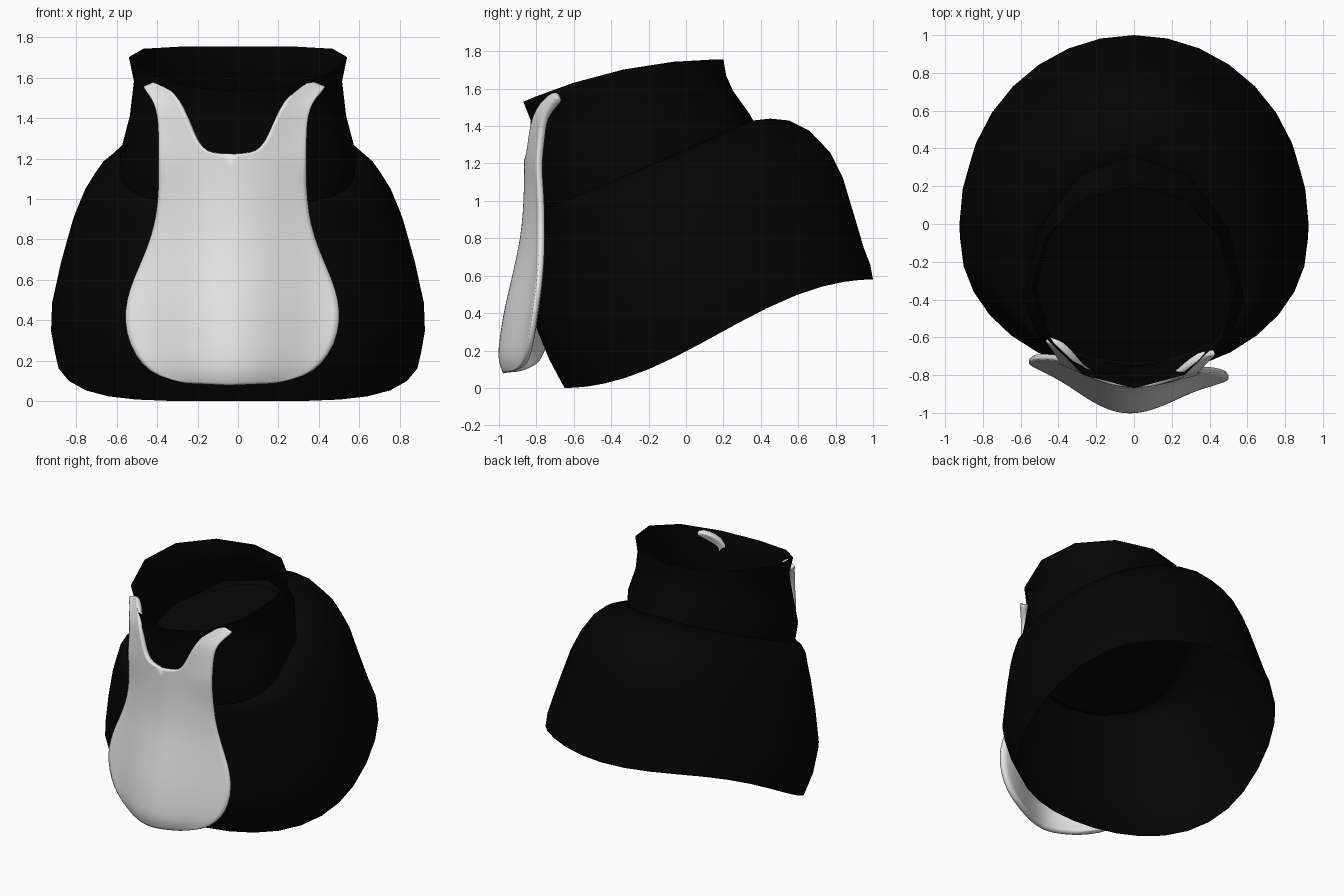
import bpy, bmesh, math

cube = bpy.data.objects.get("Cube")
if cube:
    bpy.data.objects.remove(cube)


def material(name, rgb, rough):
    mat = bpy.data.materials.new(name)
    mat.use_nodes = True
    mat.diffuse_color = (*rgb, 1)
    bsdf = mat.node_tree.nodes["Principled BSDF"]
    bsdf.inputs["Base Color"].default_value = (*rgb, 1)
    bsdf.inputs["Roughness"].default_value = rough
    return mat


black = material("black cloth", (0.0012, 0.0012, 0.0012), 0.9)
white = material("off white", (0.8, 0.8, 0.8), 0.7)


def finish(bm, name, mat, angle=50):
    mesh = bpy.data.meshes.new(name)
    bm.to_mesh(mesh)
    bm.free()
    mesh.materials.append(mat)
    obj = bpy.data.objects.new(name, mesh)
    bpy.context.collection.objects.link(obj)
    bpy.ops.object.select_all(action="DESELECT")
    obj.select_set(True)
    bpy.context.view_layer.objects.active = obj
    bpy.ops.object.shade_smooth_by_angle(angle=math.radians(angle))
    return obj


def loft(name, sides, rings, cap_first=False):
    """Tilted oval rings: front y, z, back y, z, half width,
    widest point (0 front, 1 back), s-curve, lift of the sides."""
    bm = bmesh.new()
    loops = []
    for fy, fz, by, bz, half, widest, wave, lift in rings:
        loop = []
        for i in range(sides):
            a = 2 * math.pi * i / sides - math.pi / 2
            s = math.sin(a)
            t = widest + s * (widest if s < 0 else 1 - widest)
            rise = t + wave * ((1 - math.cos(math.pi * t)) / 2 - t)
            z = fz + (bz - fz) * rise + lift * math.cos(a) ** 2
            loop.append(bm.verts.new((half * math.cos(a), fy + (by - fy) * t, z)))
        loops.append(loop)
    for low, high in zip(loops, loops[1:]):
        for i in range(sides):
            j = (i + 1) % sides
            bm.faces.new((low[i], low[j], high[j], high[i]))
    if cap_first:
        bm.faces.new(loops[0])
    return finish(bm, name, black)


# Wide mantle, open at the slanting hem, its top edge tucked inside the collar
loft("mantle", 32, [
    (-0.65, 0.00, 1.00, 0.58, 0.905, 0.44, 1, 0),
    (-0.73, 0.15, 0.985, 0.66, 0.925, 0.42, 0.8, 0),
    (-0.80, 0.32, 0.95, 0.75, 0.92, 0.41, 0.5, 0),
    (-0.785, 0.55, 0.90, 0.92, 0.875, 0.39, 0.2, 0),
    (-0.77, 0.75, 0.84, 1.12, 0.82, 0.37, 0, 0),
    (-0.76, 0.86, 0.77, 1.26, 0.77, 0.35, 0, 0),
    (-0.76, 0.92, 0.66, 1.375, 0.72, 0.33, 0, 0),
    (-0.755, 0.95, 0.55, 1.43, 0.665, 0.32, 0, 0),
    (-0.75, 0.96, 0.45, 1.44, 0.61, 0.31, 0, 0),
    (-0.75, 0.95, 0.36, 1.43, 0.57, 0.31, 0, 0),
    (-0.71, 0.93, 0.31, 1.40, 0.53, 0.31, 0, 0),
])

# Standing collar with a closed floor
loft("collar", 12, [
    (-0.75, 0.93, 0.37, 1.41, 0.575, 0.31, 0, 0),
    (-0.80, 1.08, 0.34, 1.465, 0.585, 0.34, 0, 0.01),
    (-0.835, 1.25, 0.25, 1.59, 0.535, 0.42, 0, 0.02),
    (-0.83, 1.43, 0.215, 1.67, 0.515, 0.47, 0, 0.04),
    (-0.87, 1.53, 0.20, 1.755, 0.54, 0.5, 0, 0.06),
], cap_first=True)


def sample(table, z):
    for (a, u), (b, v) in zip(table, table[1:]):
        if z <= b:
            return u + (v - u) * max(0, (z - a) / (b - a))
    return table[-1][1]


# Bib: rows from centre line (or neck notch) to the outer edge, x and z pairs
rows = [
    ((0, 0.075), (0.22, 0.085)), ((0, 0.10), (0.37, 0.12)),
    ((0, 0.16), (0.45, 0.18)), ((0, 0.26), (0.515, 0.28)),
    ((0, 0.40), (0.54, 0.40)), ((0, 0.52), (0.53, 0.50)),
    ((0, 0.65), (0.5, 0.60)), ((0, 0.80), (0.43, 0.75)),
    ((0, 0.95), (0.39, 0.88)), ((0, 1.1), (0.375, 0.99)),
    ((0, 1.225), (0.37, 1.08)), ((0.06, 1.225), (0.37, 1.14)),
    ((0.125, 1.235), (0.37, 1.21)), ((0.17, 1.28), (0.37, 1.29)),
    ((0.205, 1.36), (0.372, 1.38)), ((0.245, 1.45), (0.385, 1.45)),
    ((0.29, 1.525), (0.41, 1.50)), ((0.34, 1.57), (0.44, 1.535)),
    ((0.4, 1.582), (0.455, 1.56)),
]
ridge = [(0.07, -0.975), (0.15, -1.01), (0.35, -0.99), (0.6, -0.93),
         (0.8, -0.885), (1.0, -0.865), (1.2, -0.865), (1.6, -0.885)]
depth = [(0.07, 0.2), (0.35, 0.2), (0.8, 0.16), (1.2, 0.12), (1.45, 0.17), (1.58, 0.26)]
pivot = -0.8
cols = 8
bm = bmesh.new()
grid = []
for (xi, zi), (xo, zo) in rows:
    line = []
    for c in range(cols + 1):
        x = xi + (xo - xi) * c / cols
        z = zi + (zo - zi) * c / cols
        bend = (1 - math.cos(math.pi * x / 0.55)) / 2
        y = sample(ridge, z) + sample(depth, z) * bend
        line.append(bm.verts.new((x, y - pivot, z)))
    grid.append(line)
for low, high in zip(grid, grid[1:]):
    for c in range(cols):
        bm.faces.new((low[c], low[c + 1], high[c + 1], high[c]))
bib = finish(bm, "bib", white, 60)
bib.location = (-0.03, pivot, 0)
bib.rotation_euler.z = -0.08
mirror = bib.modifiers.new("both sides", "MIRROR")
mirror.use_clip = True
solid = bib.modifiers.new("thickness", "SOLIDIFY")
solid.thickness = 0.04
solid.offset = -1
solid.edge_crease_outer = 0.4
round_edge = bib.modifiers.new("soft edge", "SUBSURF")
round_edge.levels = round_edge.render_levels = 1
